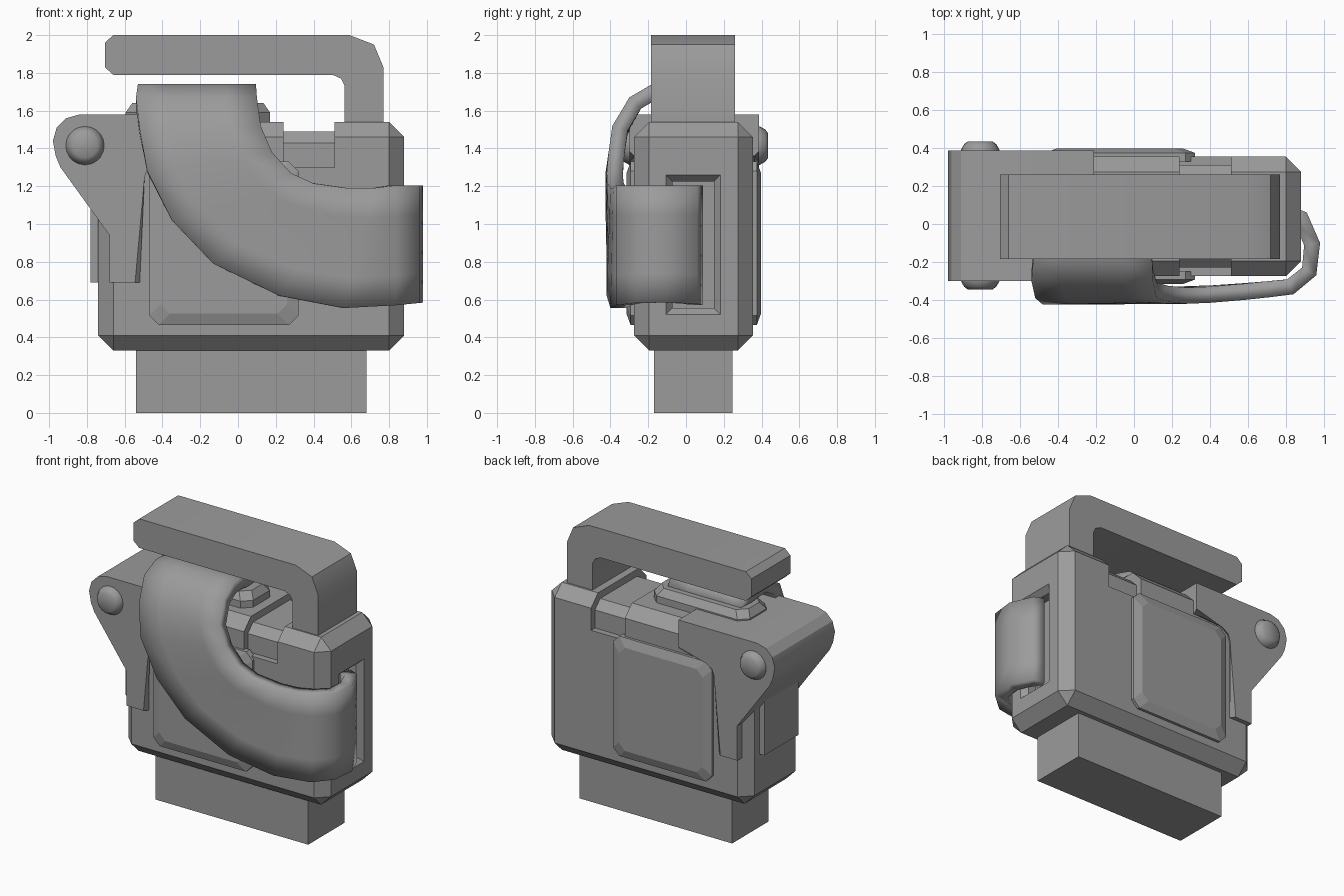
import bpy
import bmesh
import math
from mathutils import Vector

if "Cube" in bpy.data.objects:
    bpy.data.objects.remove(bpy.data.objects["Cube"])

grey = bpy.data.materials.new("plain_grey")
grey.use_nodes = True
GREY = (0.33, 0.33, 0.33, 1)
grey.diffuse_color = GREY
grey.node_tree.nodes["Principled BSDF"].inputs["Base Color"].default_value = GREY


def finish(name, bm, smooth=None):
    """Turn a bmesh into a named object, optionally smooth shaded by angle."""
    mesh = bpy.data.meshes.new(name)
    bmesh.ops.recalc_face_normals(bm, faces=bm.faces)
    bm.to_mesh(mesh)
    bm.free()
    mesh.materials.append(grey)
    obj = bpy.data.objects.new(name, mesh)
    bpy.context.collection.objects.link(obj)
    if smooth:
        shade(obj, smooth)
    return obj


def shade(obj, angle):
    bpy.ops.object.select_all(action="DESELECT")
    obj.select_set(True)
    bpy.context.view_layer.objects.active = obj
    bpy.ops.object.shade_smooth_by_angle(angle=math.radians(angle))


def loft(bm, rings):
    """Skin closed rings of equal length and cap both ends."""
    rows = [[bm.verts.new(p) for p in ring] for ring in rings]
    n = len(rows[0])
    for a, b in zip(rows, rows[1:]):
        for i in range(n):
            j = (i + 1) % n
            bm.faces.new((a[i], a[j], b[j], b[i]))
    bm.faces.new(rows[0][::-1])
    bm.faces.new(rows[-1])
    return bm


def box(x, y, z, chamfer=0):
    bm = bmesh.new()
    loft(bm, [[(x[0], y[0], h), (x[1], y[0], h), (x[1], y[1], h), (x[0], y[1], h)] for h in z])
    if chamfer:
        bmesh.ops.bevel(bm, geom=list(bm.edges), offset=chamfer, segments=1, affect="EDGES")
    return bm


def prism_y(points, y0, y1):
    return loft(bmesh.new(), [[(x, y, z) for x, z in points] for y in (y0, y1)])


def chamfered_rect(u, v, c):
    (a, b), (d, e) = u, v
    return [(a + c, d), (b - c, d), (b, d + c), (b, e - c),
            (b - c, e), (a + c, e), (a, e - c), (a, d + c)]


def cut(target, name, bm):
    cutter = finish(name, bm)
    cutter.hide_render = True
    cutter.hide_viewport = True
    mod = target.modifiers.new(name, "BOOLEAN")
    mod.operation = "DIFFERENCE"
    mod.solver = "EXACT"
    mod.object = cutter


# Chamfered main case and the plug below it
body = finish("case_body", box((-0.74, 0.88), (-0.275, 0.355), (0.33, 1.54), 0.08))
finish("bottom_plug", box((-0.54, 0.68), (-0.17, 0.245), (0, 0.36)))

# Shallow band wrapped over the top of the case
band = [(-0.5, 1.30), (-0.5, 1.7), (0.6, 1.7), (0.6, 1.30), (0.31, 1.30),
        (0.31, 1.43), (0.25, 1.49), (-0.17, 1.49), (-0.23, 1.43), (-0.23, 1.30)]
cut(body, "band_cutter", loft(bmesh.new(), [[(x, y, z) for y, z in band] for x in (0.24, 0.51)]))

# Tapered slot in the left side that receives the strap
slot = []
for x, grow in ((0.78, 0), (0.84, 0), (0.88, 0.035), (0.92, 0.07)):
    ys, zs = (-0.072 - grow, 0.148 + grow), (0.555 - grow, 1.225 + grow)
    slot.append([(x, ys[0], zs[0]), (x, ys[1], zs[0]), (x, ys[1], zs[1]), (x, ys[0], zs[1])])
cut(body, "slot_cutter", loft(bmesh.new(), slot))

# Raised panels on front and back
for name, y_base, y_top in (("front_panel", -0.25, -0.315), ("back_panel", 0.33, 0.397)):
    rings = []
    for y, s in ((y_base, 0), ((y_base + y_top * 2) / 3, 0), (y_top, 0.06)):
        rect = chamfered_rect((-0.47 + s, 0.32 - s), (0.465 + s, 1.33 - s), 0.05)
        rings.append([(x, y, z) for x, z in rect])
    finish(name, loft(bmesh.new(), rings))

# Hinged clamp with bevelled inner rim
clamp = [(-0.21, 1.58), (-0.84, 1.58), (-0.91, 1.56), (-0.96, 1.51), (-0.98, 1.44),
         (-0.965, 1.36), (-0.94, 1.30), (-0.68, 0.94), (-0.68, 0.69), (-0.52, 0.69),
         (-0.52, 1.25), (-0.50, 1.31), (-0.44, 1.35), (-0.21, 1.36)]
bm = prism_y(clamp, -0.30, 0.387)
rim = [e for e in bm.edges if abs(e.verts[0].co.y - e.verts[1].co.y) < 0.01
       and all(v.co.x > -0.56 and v.co.z < 1.4 for v in e.verts)]
bmesh.ops.bevel(bm, geom=rim, offset=0.025, segments=1, affect="EDGES")
finish("hinge_clamp", bm, 28)
finish("clamp_core", box((-0.78, -0.6), (-0.17, 0.22), (0.69, 1.3)))

# Domed hinge pin running right through the clamp
rings = []
for y, r in ((-0.345, 0.065), (-0.33, 0.085), (-0.30, 0.102),
             (0.39, 0.102), (0.42, 0.085), (0.435, 0.065)):
    rings.append([(-0.81 + r * math.cos(t * math.tau / 20), y, 1.415 + r * math.sin(t * math.tau / 20))
                  for t in range(20)])
finish("hinge_pin", loft(bmesh.new(), rings), 50)

# Carrying handle
handle = [(-0.66, 2), (0.59, 2), (0.72, 1.95), (0.77, 1.83), (0.77, 1.5), (0.565, 1.5),
          (0.565, 1.73), (0.545, 1.77), (0.50, 1.79), (-0.66, 1.79), (-0.705, 1.83), (-0.705, 1.96)]
finish("handle", prism_y(handle, -0.185, 0.26), 35)

# Chamfered mount on top that anchors the strap
mount = []
for z, s in ((1.5, 0), (1.59, 0), (1.64, 0.035)):
    mount.append([(x, y, z) for x, y in chamfered_rect((-0.595 + s, 0.17 - s), (-0.13 + s, 0.18 - s), 0.06)])
finish("strap_mount", loft(bmesh.new(), mount))

# Strap: pairs of edge points from the mount, down the front, round into the slot
edges = [((-0.51, 0.12, 1.62), (0.07, 0.12, 1.62)), ((-0.52, 0.05, 1.71), (0.08, 0.05, 1.71)),
         ((-0.53, -0.06, 1.74), (0.09, -0.06, 1.74)), ((-0.53, -0.18, 1.74), (0.095, -0.18, 1.74)),
         ((-0.54, -0.30, 1.67), (0.10, -0.30, 1.67)), ((-0.52, -0.39, 1.50), (0.12, -0.39, 1.52)),
         ((-0.48, -0.425, 1.28), (0.18, -0.41, 1.38)), ((-0.35, -0.425, 1.02), (0.28, -0.42, 1.27)),
         ((-0.13, -0.42, 0.79), (0.40, -0.415, 1.215)), ((0.22, -0.42, 0.62), (0.58, -0.40, 1.19)),
         ((0.56, -0.40, 0.555), (0.72, -0.385, 1.19))]
for x, y in ((0.84, -0.37), (0.96, -0.27), (0.98, -0.10), (0.91, 0.06), (0.84, 0.09)):
    edges.append(((x, y, 0.57 + 0.1 * max(0, x - 0.84)), (x, y, 1.205)))
bm = bmesh.new()
rows = []
for a, b in edges:
    a, b = Vector(a), Vector(b)
    rows.append([bm.verts.new(a.lerp(b, t / 4)) for t in range(5)])
for p, q in zip(rows, rows[1:]):
    for i in range(4):
        bm.faces.new((p[i], q[i], q[i + 1], p[i + 1]))
mesh = bpy.data.meshes.new("strap")
bm.to_mesh(mesh)
bm.free()
mesh.materials.append(grey)
strap = bpy.data.objects.new("strap", mesh)
bpy.context.collection.objects.link(strap)
shade(strap, 50)
solid = strap.modifiers.new("thickness", "SOLIDIFY")
solid.thickness = 0.085
solid.offset = -1
# Keep the thickness ahead of the shading modifier
while strap.modifiers[0] != solid:
    strap.modifiers.move(strap.modifiers.find("thickness"), 0)
